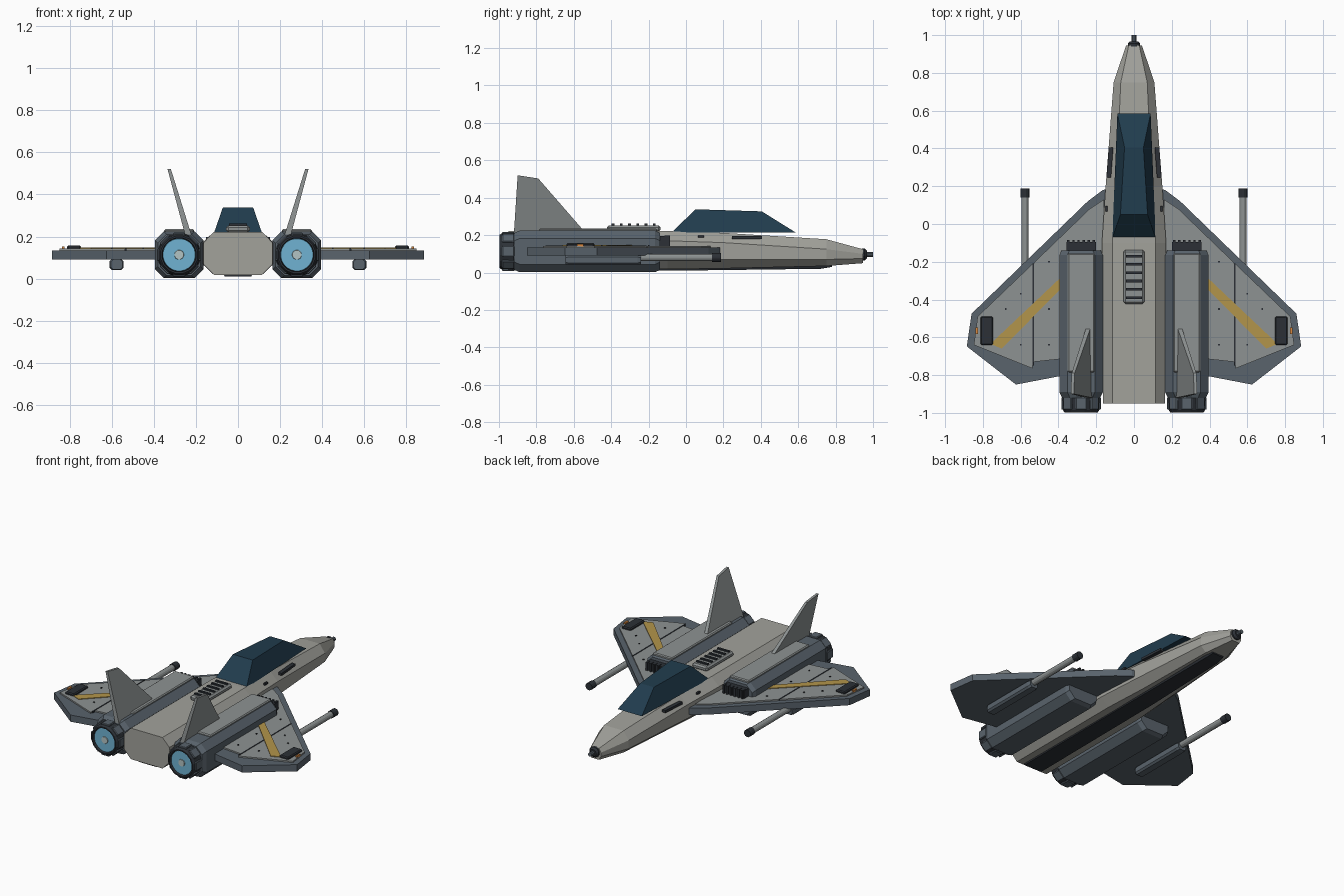
import bpy, bmesh
from math import sin, cos, pi
from mathutils import Matrix, Vector

if "Cube" in bpy.data.objects:
    bpy.data.objects.remove(bpy.data.objects["Cube"])


def mat(name, r, g, b):
    m = bpy.data.materials.new(name)
    m.diffuse_color = (r, g, b, 1)
    m.use_nodes = True
    m.node_tree.nodes["Principled BSDF"].inputs["Base Color"].default_value = m.diffuse_color
    return m


HULL = mat("hull_grey", 0.36, 0.36, 0.33)
PANEL = mat("panel_grey", 0.27, 0.29, 0.29)
SLATE = mat("slate", 0.10, 0.125, 0.15)
DARK = mat("dark_metal", 0.025, 0.03, 0.037)
GLASS = mat("canopy_glass", 0.015, 0.045, 0.075)
BLUE = mat("engine_blue", 0.16, 0.45, 0.65)
CORE = mat("engine_core", 0.45, 0.55, 0.55)
GOLD = mat("stripe_gold", 0.45, 0.30, 0.07)
ORANGE = mat("marker_orange", 0.7, 0.25, 0.05)


def finish(name, bm, material):
    bmesh.ops.recalc_face_normals(bm, faces=bm.faces)
    me = bpy.data.meshes.new(name)
    bm.to_mesh(me)
    bm.free()
    me.materials.append(material)
    ob = bpy.data.objects.new(name, me)
    bpy.context.collection.objects.link(ob)
    return ob


def loft(name, rings, material):
    """Skin a list of equal-length point rings and cap both ends."""
    bm = bmesh.new()
    vs = [[bm.verts.new(p) for p in r] for r in rings]
    n = len(rings[0])
    for a, b in zip(vs, vs[1:]):
        for i in range(n):
            j = (i + 1) % n
            bm.faces.new((a[i], a[j], b[j], b[i]))
    bm.faces.new(vs[0])
    bm.faces.new(vs[-1])
    return finish(name, bm, material)


def plate(name, pts, z0, z1, material):
    return loft(name, [[(x, y, z) for x, y in pts] for z in (z0, z1)], material)


def box(name, c, size, material, bevel=0, rot=None):
    bm = bmesh.new()
    bmesh.ops.create_cube(bm, size=1)
    bmesh.ops.scale(bm, vec=size, verts=bm.verts)
    if bevel:
        bmesh.ops.bevel(bm, geom=bm.edges[:], offset=bevel, segments=1, affect='EDGES')
    if rot:
        bmesh.ops.rotate(bm, matrix=rot, verts=bm.verts)
    bmesh.ops.translate(bm, vec=c, verts=bm.verts)
    return finish(name, bm, material)


def lathe(name, x, z, prof, n, material):
    """Round part along y from (y, radius) pairs."""
    ob = loft(name, [[(x + r * cos(2 * pi * (i + .5) / n), y, z + r * sin(2 * pi * (i + .5) / n))
                      for i in range(n)] for y, r in prof], material)
    return ob


def octagon(x, y, z, w, h, c):
    return [(x + a, y, z + b) for a, b in
            ((w, h - c), (w - c, h), (c - w, h), (-w, h - c), (-w, c - h), (c - w, -h), (w - c, -h), (w, c - h))]


# Fuselage: y, half width, flat half width, bottom, lower side, upper side, top
rings = []
for y, w, f, zb, zl, zu, zt in ((.945, .042, .028, .05, .075, .10, .125),
                                (.75, .108, .07, .035, .07, .125, .178),
                                (.2, .15, .095, .022, .07, .16, .212),
                                (-.1, .17, .115, .018, .07, .17, .222),
                                (-.95, .165, .115, .018, .07, .17, .222)):
    rings.append([(w, y, zl), (w, y, zu), (f, y, zt), (-f, y, zt),
                  (-w, y, zu), (-w, y, zl), (-f, y, zb), (f, y, zb)])
loft("fuselage", rings, HULL)
loft("belly_keel", [[(w, y, zt), (-w, y, zt), (-w * .8, y, zb), (w * .8, y, zb)]
                    for y, w, zt, zb in ((.78, .05, .05, .03), (.72, .06, .05, .02),
                                         (.1, .075, .05, .012), (-.94, .08, .05, .01))], DARK)
lathe("nose_collar", 0, .097, [(.94, .034), (.955, .034), (.967, .022)], 12, DARK)
lathe("nose_probe", 0, .097, [(.96, .013), (1.0, .013)], 10, SLATE)

# Canopy
loft("canopy", [[(.115, -.075, .215), (.088, .585, .215), (-.088, .585, .215), (-.115, -.075, .215)],
                [(.072, .05, .338), (.05, .405, .327), (-.05, .405, .327), (-.072, .05, .338)]], GLASS)

# Spine vent
box("spine_vent", (0, -.28, .235), (.112, .285, .034), PANEL, .01)
for i in range(6):
    box("vent_slat", (0, -.17 - i * .044, .254), (.085, .014, .014), DARK)

for s in (1, -1):
    def flip(pts):
        return [(s * x, y) for x, y in pts]

    # Wing slab, top panels and stripe
    plate("wing", flip([(.12, .19), (.165, .18), (.245, .12), (.86, -.475), (.885, -.648),
                        (.625, -.85), (.39, -.805), (.12, -.75)]), .09, .134, SLATE)
    plate("wing_inner_panel", flip([(.16, .13), (.235, .08), (.53, -.205), (.53, -.73), (.39, -.715),
                                    (.16, -.7)]), .13, .143, PANEL)
    plate("wing_outer_panel", flip([(.538, -.212), (.828, -.49), (.848, -.64), (.538, -.765)]),
          .13, .143, PANEL)
    plate("wing_stripe", flip([(.39, -.285), (.76, -.635), (.70, -.66), (.39, -.345)]), .14, .147, GOLD)
    box("panel_seam", (s * .534, -.48, .139), (.008, .54, .012), DARK)
    box("tip_pod", (s * .78, -.565, .145), (.066, .15, .024), DARK, .006)
    box("tip_light", (s * .832, -.565, .146), (.012, .035, .012), ORANGE)
    for x, y in ((.45, -.2), (.45, -.45), (.45, -.64), (.6, -.37), (.6, -.64), (.68, -.45)):
        box("rivet", (s * x, y, .145), (.008, .008, .006), DARK)

    # Underwing cannon
    loft("cannon_pod", [octagon(s * .577, y, .067, .033 * k, .027 * k, .011)
                        for y, k in ((-.645, .85), (-.63, 1), (-.26, 1), (-.24, .85))], SLATE)
    lathe("cannon_barrel", s * .577, .08, [(-.26, .02), (.15, .02)], 12, PANEL)
    lathe("cannon_muzzle", s * .577, .08, [(.14, .024), (.187, .024)], 12, DARK)

    # Engine nacelle with top plate and intake grille
    ex, ez = s * .28, .113
    loft("nacelle", [octagon(ex, y, ez, .115 * k, .111 * k, .042)
                     for y, k in ((-.92, .88), (-.89, 1), (-.165, 1), (-.14, .9))], SLATE)
    box("nacelle_top_plate", (ex, -.47, .224), (.142, .63, .022), PANEL, .006)
    box("intake_frame", (ex, -.125, .165), (.155, .06, .06), DARK)
    for i in range(6):
        box("intake_fin", (ex - .0675 + i * .027, -.1, .165), (.012, .03, .066), DARK)

    # Nozzle, petals and glow
    lathe("nozzle", ex, ez, [(-.9, .09), (-.925, .104), (-.985, .098), (-.998, .09),
                             (-.998, .082), (-.975, .079)], 16, DARK)
    for i in range(8):
        a = 2 * pi * i / 8
        rot = Matrix.Rotation(a, 3, 'Y')
        c = Vector((ex, -.95, ez)) + rot @ Vector((0, 0, .098))
        box("nozzle_petal", c, (.058, .066, .014), SLATE, .004, rot)
    lathe("engine_glow", ex, ez, [(-.97, .079), (-.985, .077)], 24, BLUE)
    lathe("engine_core", ex, ez, [(-.98, .024), (-.99, .022)], 12, CORE)

    # Canted tail fin
    fin = []
    for d, k in ((-1, 1), (1, 1)):
        fin.append([(s * (.24 + (z - .22) * .29 + d * t), y, z) for y, z, t in
                    ((-.92, .21, .015), (-.9, .52, .008), (-.79, .503, .008), (-.535, .21, .012))])
    loft("tail_fin", fin, PANEL)

    # Hull side slots
    loft("hull_slot", [[(s * (w + a), y, .188 + b) for a, b in
                        ((-.012, -.008), (.012, -.008), (.012, .008), (-.012, .008))]
                       for y, w in ((.245, .134), (.405, .122))], DARK)
    box("hull_port", (s * .145, .08, .192), (.012, .03, .012), DARK)
